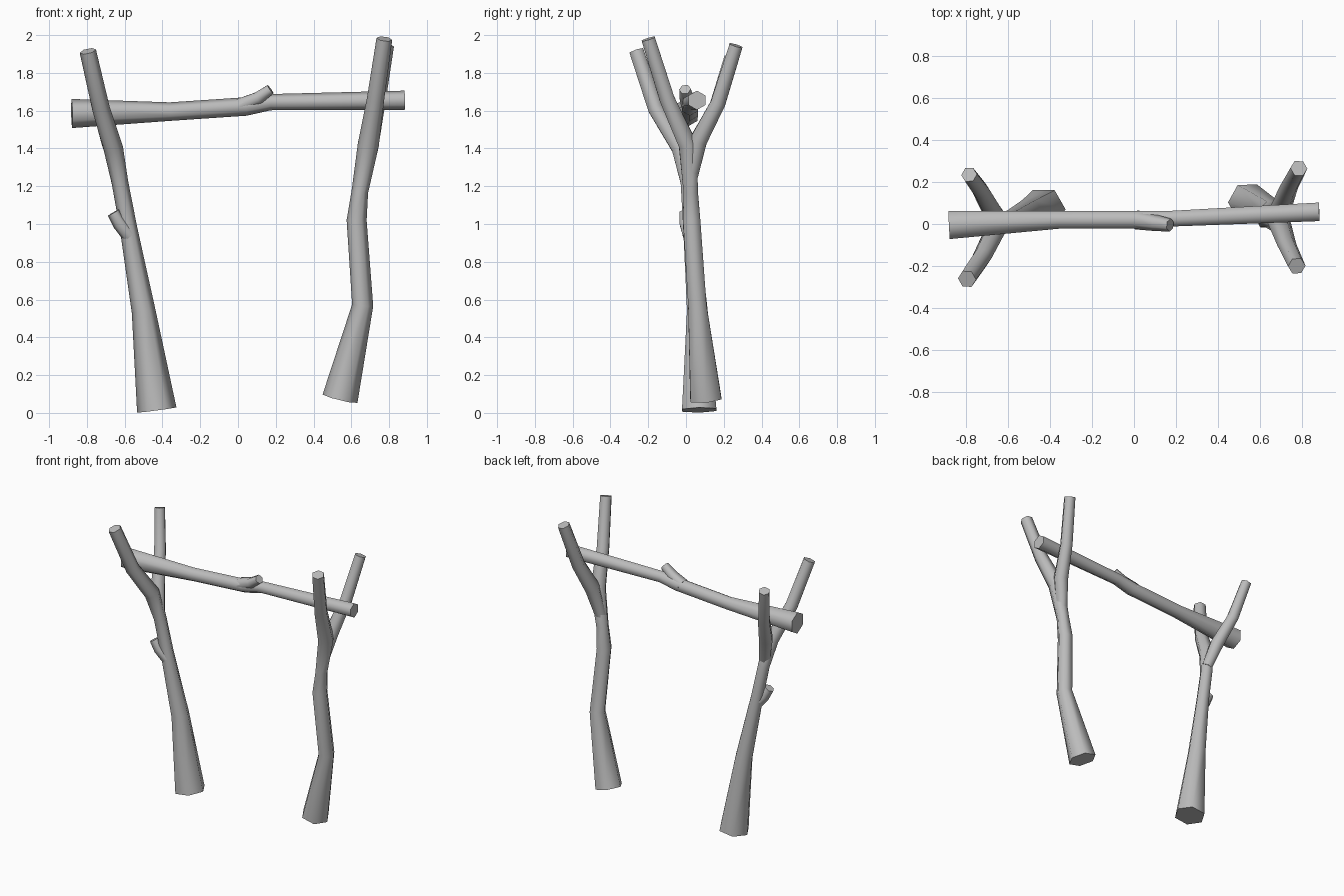
import bpy, bmesh, math
from mathutils import Vector

cube = bpy.data.objects.get("Cube")
if cube:
    bpy.data.objects.remove(cube, do_unlink=True)

wood = bpy.data.materials.new("grey_wood")
wood.use_nodes = True
GREY = (0.5, 0.5, 0.5, 1)
wood.diffuse_color = GREY
wood.node_tree.nodes["Principled BSDF"].inputs["Base Color"].default_value = GREY


def branch(name, path, ref=(1, 0, 0), sides=6):
    """Tapered limb through (x, y, z, radius) stations, rings square to the path."""
    pts = [Vector(p[:3]) for p in path]
    bm = bmesh.new()
    rings = []
    for i, p in enumerate(pts):
        before = (p - pts[i - 1]).normalized() if i else Vector()
        after = (pts[i + 1] - p).normalized() if i < len(pts) - 1 else Vector()
        t = (before + after).normalized()
        u = Vector(ref)
        u = (u - t * u.dot(t)).normalized()
        v = t.cross(u)
        ring = []
        for k in range(sides):
            a = math.tau * k / sides
            ring.append(bm.verts.new(p + (u * math.cos(a) + v * math.sin(a)) * path[i][3]))
        rings.append(ring)
    for lo, hi in zip(rings, rings[1:]):
        for k in range(sides):
            n = (k + 1) % sides
            bm.faces.new((lo[k], lo[n], hi[n], hi[k]))
    bm.faces.new(rings[0][::-1])
    bm.faces.new(rings[-1])
    mesh = bpy.data.meshes.new(name)
    bm.to_mesh(mesh)
    bm.free()
    mesh.materials.append(wood)
    obj = bpy.data.objects.new(name, mesh)
    bpy.context.collection.objects.link(obj)
    bpy.ops.object.select_all(action="DESELECT")
    obj.select_set(True)
    bpy.context.view_layer.objects.active = obj
    bpy.ops.object.shade_smooth_by_angle(angle=math.radians(65))


# Right forked post: trunk runs on into the front prong
branch("right_post", [(-.43, .07, .015, .105), (-.50, .06, .54, .063), (-.58, .025, .98, .046),
                      (-.625, .01, 1.22, .044), (-.66, -.03, 1.4, .052), (-.725, -.16, 1.61, .047),
                      (-.795, -.262, 1.915, .044)])
branch("right_post_back_prong", [(-.63, .01, 1.27, .04), (-.675, .06, 1.44, .05),
                                 (-.73, .16, 1.62, .043), (-.785, .235, 1.88, .038)])
branch("right_post_twig", [(-.575, .02, .94, .042), (-.625, .0, 1.0, .038), (-.66, -.005, 1.06, .033)])

# Left forked post: trunk runs on into the front prong
branch("left_post", [(.54, .105, .075, .095), (.66, .06, .57, .056), (.628, .03, 1.02, .053),
                     (.645, .025, 1.17, .044), (.69, .01, 1.42, .056), (.728, -.10, 1.66, .046),
                     (.775, -.2, 1.98, .042)])
branch("left_post_back_prong", [(.655, .025, 1.24, .04), (.695, .065, 1.44, .053),
                                (.735, .17, 1.64, .045), (.785, .265, 1.945, .041)])

# Crossbar resting in the forks, with a cut twig
branch("crossbar", [(-.88, -.005, 1.585, .077), (-.36, .02, 1.595, .049), (.04, .02, 1.622, .049),
                    (.17, .025, 1.645, .043), (.882, .058, 1.655, .051)], ref=(0, 0, 1))
branch("crossbar_twig", [(.01, .02, 1.625, .046), (.105, .005, 1.665, .039),
                         (.172, -.005, 1.713, .031)], ref=(0, 1, 0))
